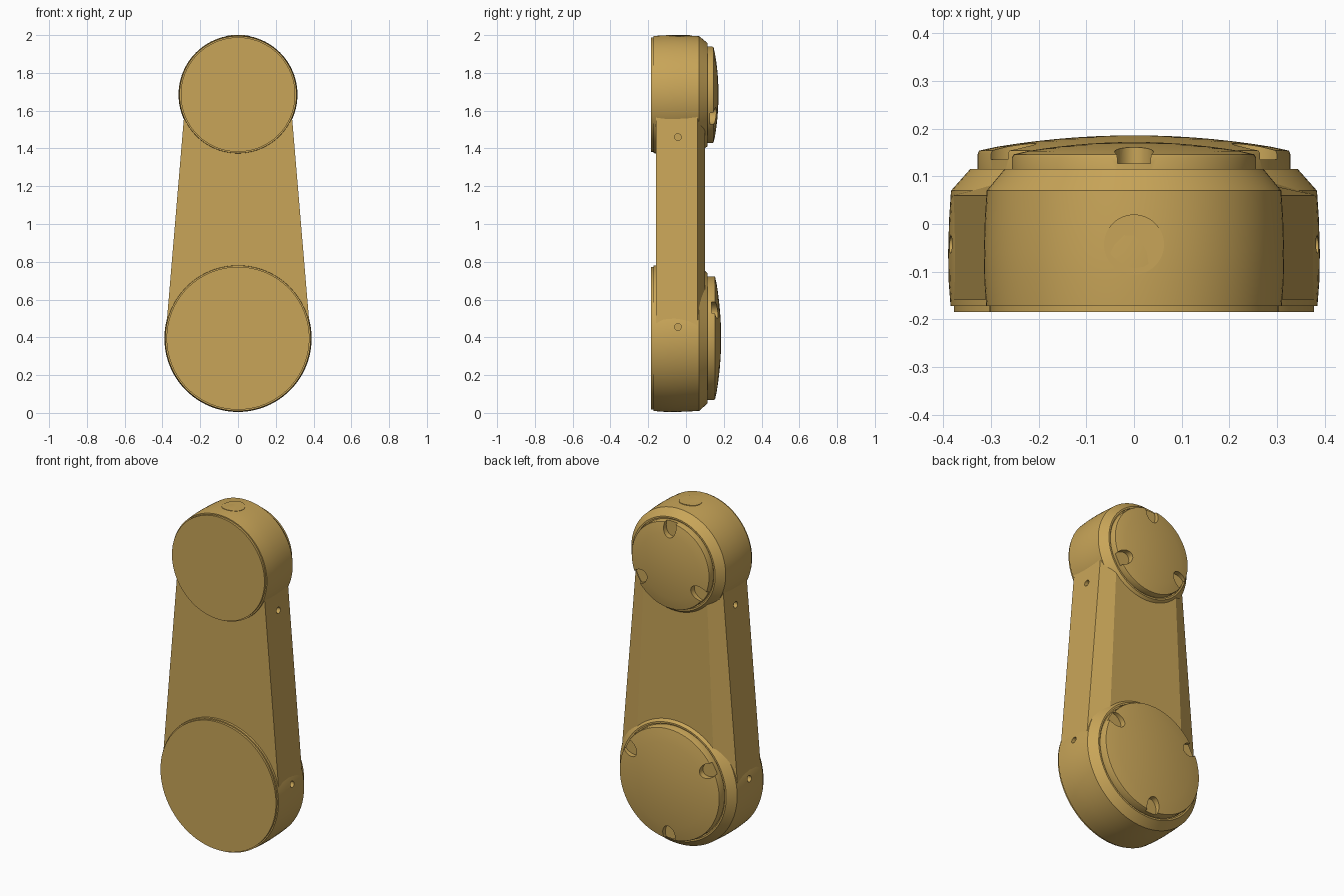
import bpy, bmesh, math
from mathutils import Matrix, Vector

cube = bpy.data.objects.get("Cube")
if cube:
    bpy.data.objects.remove(cube, do_unlink=True)

brass = bpy.data.materials.new("warm_brass")
brass.use_nodes = True
colour = (0.58, 0.376, 0.098, 1)
brass.diffuse_color = colour
brass.node_tree.nodes["Principled BSDF"].inputs["Base Color"].default_value = colour


def finish(name, bm):
    bmesh.ops.recalc_face_normals(bm, faces=bm.faces[:])
    mesh = bpy.data.meshes.new(name)
    bm.to_mesh(mesh)
    bm.free()
    mesh.materials.append(brass)
    ob = bpy.data.objects.new(name, mesh)
    bpy.context.collection.objects.link(ob)
    return ob


def select(ob):
    bpy.ops.object.select_all(action='DESELECT')
    ob.select_set(True)
    bpy.context.view_layer.objects.active = ob


def smooth(ob):
    select(ob)
    bpy.ops.object.shade_smooth_by_angle(angle=math.radians(25))


def lathe(name, profile, z, n=96):
    """Turn (radius, y) points about a y axis at height z, closed at both ends."""
    bm = bmesh.new()
    rings = []
    for r, y in profile:
        if r == 0:
            rings.append([bm.verts.new((0, y, z))] * n)
        else:
            rings.append([bm.verts.new((r * math.cos(math.tau * i / n), y,
                                        z + r * math.sin(math.tau * i / n)))
                          for i in range(n)])
    for a, b in zip(rings, rings[1:]):
        for i in range(n):
            j = (i + 1) % n
            bm.faces.new(list(dict.fromkeys((a[i], a[j], b[j], b[i]))))
    bm_first, bm_last = rings[0], rings[-1]
    for ring in (bm_first, bm_last):
        if ring[0] is not ring[1]:
            bm.faces.new(ring)
    return finish(name, bm)


def cylinder(name, r, depth, matrix, n=32):
    bm = bmesh.new()
    bmesh.ops.create_cone(bm, cap_ends=True, segments=n, radius1=r, radius2=r,
                          depth=depth, matrix=matrix)
    return finish(name, bm)


def cut(ob, cutters):
    for c in cutters:
        c.hide_render = True
        mod = ob.modifiers.new("cut", 'BOOLEAN')
        mod.operation = 'DIFFERENCE'
        mod.solver = 'EXACT'
        mod.object = c
        select(ob)
        bpy.ops.object.modifier_apply(modifier=mod.name)


def hub(name, z, radius, cap_r, rim_y, top_y, first_angle):
    # Barrel-shaped housing with a thin front plate and a chamfered back
    body = lathe(name + "_housing", [
        (radius - .012, -.185), (radius - .012, -.172), (radius - .005, -.172),
        (radius - .001, -.12), (radius, -.06), (radius - .002, .01),
        (radius - .006, .07), (cap_r + .016, .115), (cap_r + .006, .115),
        (cap_r + .006, .108), (cap_r - .03, .108)], z)
    # Domed back cap with a softened rim
    dome = [(cap_r * (1 - t / 8), rim_y + (top_y - rim_y) * (1 - (1 - t / 8) ** 2))
            for t in range(1, 9)]
    cap = lathe(name + "_cap", [(cap_r - .01, .1), (cap_r, .1), (cap_r, rim_y - .008),
                                (cap_r - .003, rim_y - .001)] + dome, z)
    # Three scooped finger notches at the cap rim
    notches = []
    for k in range(3):
        a = math.radians(first_angle + 120 * k)
        m = (Matrix.Translation((0, rim_y + .03, z)) @ Matrix.Rotation(-a, 4, 'Y')
             @ Matrix.Translation((cap_r - .03, 0, 0))
             @ Matrix.Rotation(math.pi / 2, 4, 'X')
             @ Matrix.Diagonal((1.25, .9, 1, 1)))
        notches.append(cylinder("notch_cutter", .045, .1, m))
    cut(cap, notches)
    for c in notches:
        bpy.data.objects.remove(c, do_unlink=True)
    return body, cap


lower_body, lower_cap = hub("lower_hub", .395, .39, .328, .155, .186, 30)
upper_body, upper_cap = hub("upper_hub", 1.685, .315, .256, .147, .172, 90)

# Tapered arm with a chamfered back
bm = bmesh.new()
ends = []
for z, edge, flat in ((.4, .384, .26), (1.685, .276, .2)):
    outline = [(-edge, -.16), (edge, -.16), (edge, .06),
               (flat, .1), (-flat, .1), (-edge, .06)]
    ends.append([bm.verts.new((x, y, z)) for x, y in outline])
for i in range(6):
    j = (i + 1) % 6
    bm.faces.new((ends[0][i], ends[0][j], ends[1][j], ends[1][i]))
for end in ends:
    bm.faces.new(end)
arm = finish("arm", bm)

# Small screw holes along both sides
for z, x, parts in ((1.46, .295, [arm]), (.455, .385, [arm, lower_body])):
    for side in (-1, 1):
        m = Matrix.Translation((side * x, -.043, z)) @ Matrix.Rotation(math.pi / 2, 4, 'Y')
        hole = cylinder("hole_cutter", .018, .06, m, 24)
        for part in parts:
            cut(part, [hole])
        bpy.data.objects.remove(hole, do_unlink=True)

# Round plug set into the top of the upper housing
plug = cylinder("top_plug", .063, .03, Matrix.Translation((0, -.043, 1.9855)), 48)
for v in plug.data.vertices:
    if v.co.z > 1.99:
        v.co.z = 1.6865 + math.sqrt(.315 ** 2 - v.co.x ** 2)

for ob in (lower_body, lower_cap, upper_body, upper_cap, plug):
    smooth(ob)
